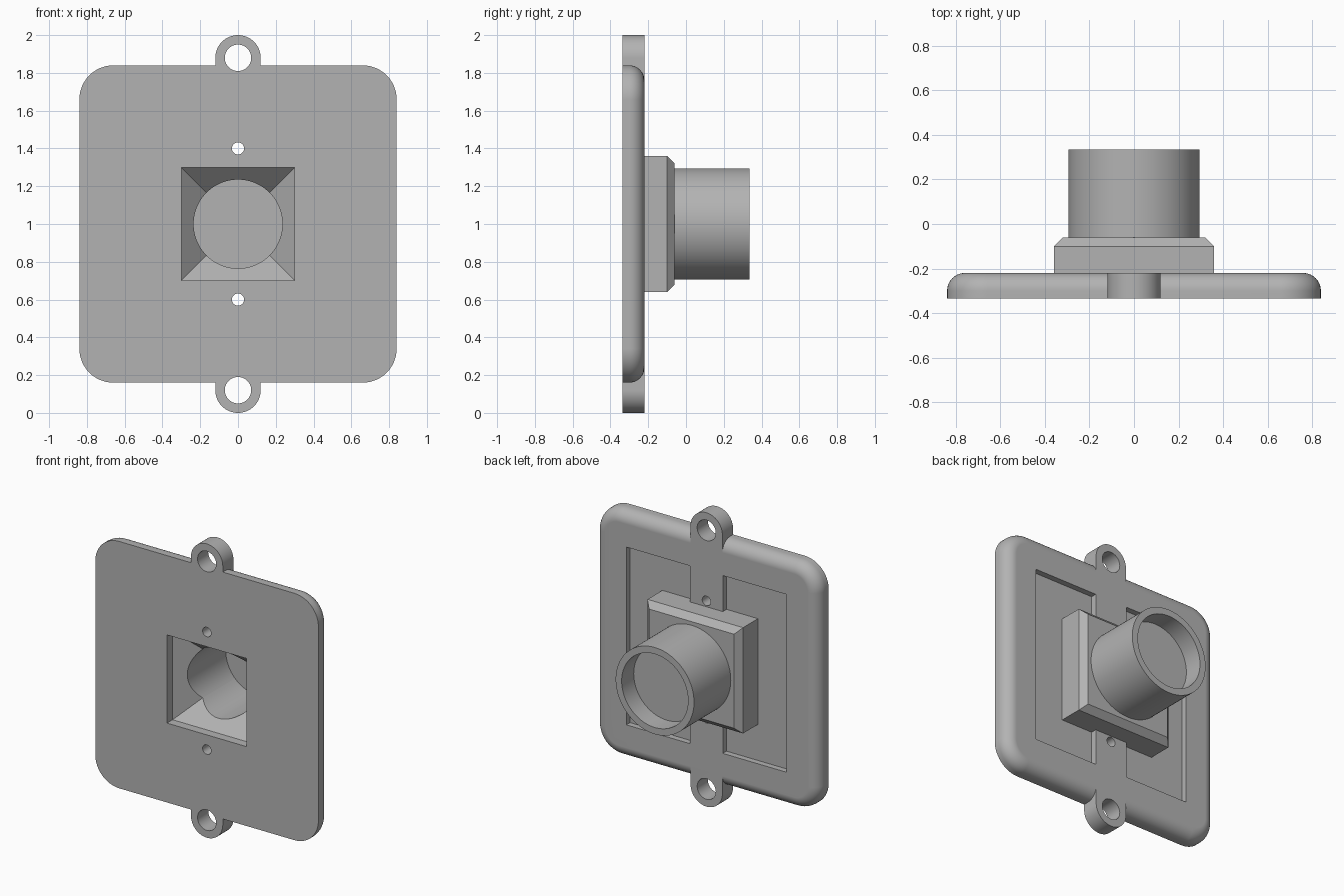
import bpy, bmesh, math

if "Cube" in bpy.data.objects:
    bpy.data.objects.remove(bpy.data.objects["Cube"], do_unlink=True)

FRONT, BACK = -0.335, -0.22      # plate faces
END = 0.335                      # open end of the tube
MID = 1.0                        # height of the centre

grey = bpy.data.materials.new("plain_grey")
grey.use_nodes = True
grey.diffuse_color = (0.45, 0.45, 0.45, 1)
grey.node_tree.nodes["Principled BSDF"].inputs["Base Color"].default_value = grey.diffuse_color


def circle(r, n=96):
    return [(r * math.cos(2 * math.pi * i / n), r * math.sin(2 * math.pi * i / n)) for i in range(n)]


def box(hx, hz):
    return [(hx, hz), (-hx, hz), (-hx, -hz), (hx, -hz)]


def rounded(half, r, n=12):
    """Square outline with rounded corners."""
    pts = []
    for corner, (sx, sz) in enumerate([(1, 1), (-1, 1), (-1, -1), (1, -1)]):
        for i in range(n + 1):
            a = math.pi / 2 * (corner + i / n)
            pts.append((sx * (half - r) + r * math.cos(a), sz * (half - r) + r * math.sin(a)))
    return pts


def loft(name, sections, x=0, z=MID):
    """Closed solid through outlines placed along y."""
    bm = bmesh.new()
    rings = [[bm.verts.new((x + px, y, z + pz)) for px, pz in pts] for y, pts in sections]
    for a, b in zip(rings, rings[1:]):
        for i in range(len(a)):
            j = (i + 1) % len(a)
            bm.faces.new((a[i], a[j], b[j], b[i]))
    bm.faces.new(rings[0])
    bm.faces.new(rings[-1])
    bmesh.ops.recalc_face_normals(bm, faces=bm.faces)
    mesh = bpy.data.meshes.new(name)
    bm.to_mesh(mesh)
    bm.free()
    mesh.materials.append(grey)
    ob = bpy.data.objects.new(name, mesh)
    bpy.context.collection.objects.link(ob)
    return ob


def combine(target, other, operation):
    """Apply a boolean and discard the second solid."""
    bpy.context.view_layer.objects.active = target
    mod = target.modifiers.new("combine", "BOOLEAN")
    mod.operation, mod.object, mod.solver = operation, other, "EXACT"
    bpy.ops.object.modifier_apply(modifier=mod.name)
    bpy.data.objects.remove(other, do_unlink=True)


# Plate with rounded corners and a filleted back edge
fillet, half, corner = 0.08, 0.84, 0.18
sections = [(FRONT, rounded(half, corner))]
for i in range(9):
    a = math.pi / 2 * i / 8
    inset = fillet * (1 - math.cos(a))
    sections.append((BACK - fillet + fillet * math.sin(a), rounded(half - inset, corner - inset)))
mount = loft("mounting_plate", sections)

# Shallow pockets either side of the central rib
for side in (-1, 1):
    pocket = loft("pocket", [(BACK - 0.04, box(0.24, 0.605)), (0, box(0.24, 0.605))], x=side * 0.363)
    combine(mount, pocket, "DIFFERENCE")

# Rounded lugs above and below
for side in (-1, 1):
    arc = [(0.12 * math.cos(math.pi * i / 32), side * 0.12 * math.sin(math.pi * i / 32)) for i in range(33)]
    outline = arc + [(-0.12, -side * 0.2), (0.12, -side * 0.2)]
    lug = loft("lug", [(FRONT, outline), (BACK, outline)], z=MID + side * 0.88)
    combine(mount, lug, "UNION")

# Chamfered block and round tube
block = loft("block", [(-0.28, box(0.36, 0.36)), (-0.1, box(0.36, 0.36)), (-0.06, box(0.32, 0.32))])
combine(mount, block, "UNION")
tube = loft("tube", [(-0.1, circle(0.295)), (END, circle(0.295))])
combine(mount, tube, "UNION")

# Square funnel, through bore and wider counterbore
cutters = [
    loft("funnel", [(-0.5, box(0.3, 0.3)), (-0.275, box(0.3, 0.3)), (-0.125, box(0.15, 0.15))]),
    loft("bore", [(-0.25, circle(0.235)), (0.5, circle(0.235))]),
    loft("counterbore", [(END - 0.13, circle(0.25)), (0.5, circle(0.25))]),
]
# Lug holes and small screw holes
for side in (-1, 1):
    for offset, r in ((0.88, 0.07), (0.4, 0.032)):
        cutters.append(loft("hole", [(-0.5, circle(r, 48)), (0, circle(r, 48))], z=MID + side * offset))
for cutter in cutters:
    combine(mount, cutter, "DIFFERENCE")

# Smooth round surfaces, crisp edges
bpy.ops.object.select_all(action="DESELECT")
mount.select_set(True)
bpy.context.view_layer.objects.active = mount
bpy.ops.object.shade_smooth_by_angle(angle=math.radians(30))
weighted = mount.modifiers.new("even_shading", "WEIGHTED_NORMAL")
weighted.keep_sharp = True
